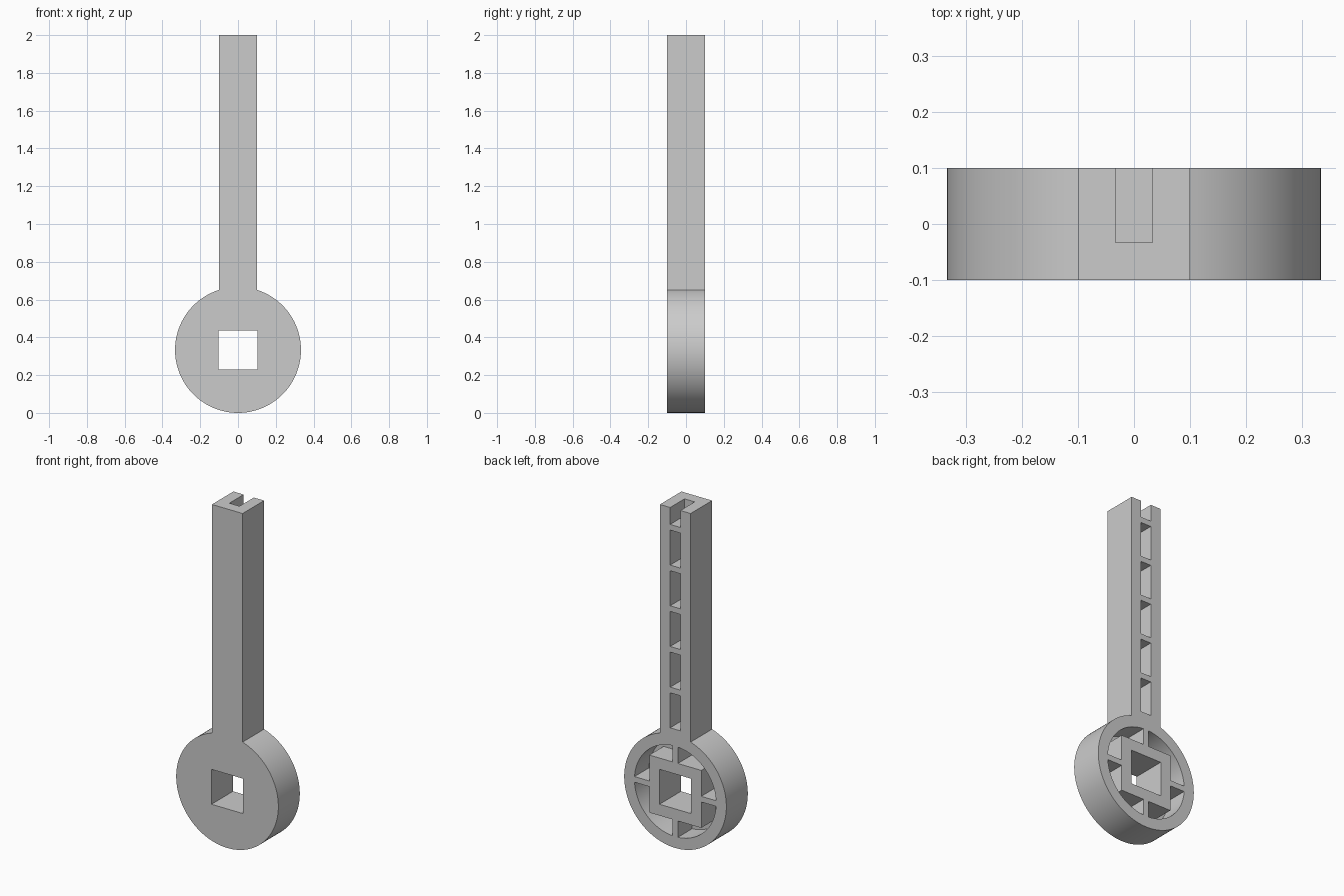
import bpy, bmesh
from math import sin, cos, asin, pi, sqrt

cube = bpy.data.objects.get("Cube")
if cube:
    bpy.data.objects.remove(cube, do_unlink=True)

U = 1 / 30                 # module: rib thickness
R = 10 * U                 # disc radius, also disc centre height
HALF = 3 * U               # half width of handle and half depth of the body
FLOOR = -U                 # pocket floor, front plate lies before it
HOLE = 0.103               # half size of the square hole
BOSS = HOLE + 2 * U        # half size of the square boss
TOP = 2.0


def arc(radius, start, end, steps):
    return [(radius * cos(start + (end - start) * i / steps),
             R + radius * sin(start + (end - start) * i / steps))
            for i in range(steps + 1)]


def rect(x0, x1, z0, z1):
    return [(x0, z0), (x1, z0), (x1, z1), (x0, z1)]


def prisms(name, profiles, y0, y1):
    """Extrude closed x-z profiles from y0 to y1 into one object."""
    bm = bmesh.new()
    for profile in profiles:
        face = bm.faces.new([bm.verts.new((x, y0, z)) for x, z in profile])
        side = bmesh.ops.extrude_face_region(bm, geom=[face])
        moved = [g for g in side["geom"] if isinstance(g, bmesh.types.BMVert)]
        bmesh.ops.translate(bm, verts=moved, vec=(0, y1 - y0, 0))
    bmesh.ops.recalc_face_normals(bm, faces=bm.faces)
    mesh = bpy.data.meshes.new(name)
    bm.to_mesh(mesh)
    bm.free()
    obj = bpy.data.objects.new(name, mesh)
    bpy.context.collection.objects.link(obj)
    return obj


def cut(target, cutter):
    cutter.hide_render = True
    mod = target.modifiers.new(cutter.name, "BOOLEAN")
    mod.operation, mod.solver, mod.object = "DIFFERENCE", "EXACT", cutter
    bpy.context.view_layer.objects.active = target
    bpy.ops.object.modifier_apply(modifier=mod.name)
    bpy.data.objects.remove(cutter, do_unlink=True)


# Solid body: disc outline running into the straight handle
neck = asin(HALF / R)
outline = arc(R, pi / 2 + neck, 2.5 * pi - neck, 120)
outline += [(HALF, TOP), (-HALF, TOP)]
body = prisms("disc_and_handle", [outline], -HALF, HALF)

# Square through hole
cut(body, prisms("square_hole", [rect(-HOLE, HOLE, R - HOLE, R + HOLE)], -1, 1))

# Four disc pockets between rim, boss and ribs
inner, rib = 8 * U, U / 2
edge = asin(rib / inner)
quarter = arc(inner, edge, pi / 2 - edge, 28)
quarter += [(rib, R + BOSS), (BOSS, R + BOSS), (BOSS, R + rib)]
pockets = [[(sx * x, R + sz * (z - R)) for x, z in quarter]
           for sx in (1, -1) for sz in (1, -1)]
cut(body, prisms("disc_pockets", pockets, FLOOR, 1))

# Handle channel, divided by evenly spaced rungs and open at the top
base, last = 21 * U, 57 * U
pitch = (last - base) / 5
slots = [rect(-U, U, base + i * pitch, base + (i + 1) * pitch - U) for i in range(5)]
slots.append(rect(-U, U, last, TOP + U))
cut(body, prisms("handle_slots", slots, FLOOR, 1))

# Plain grey finish
grey = bpy.data.materials.new("light_grey")
grey.use_nodes = True
colour = (0.6, 0.6, 0.6, 1)
grey.diffuse_color = colour
grey.node_tree.nodes["Principled BSDF"].inputs["Base Color"].default_value = colour
body.data.materials.clear()
body.data.materials.append(grey)

bpy.ops.object.select_all(action="DESELECT")
body.select_set(True)
bpy.context.view_layer.objects.active = body
bpy.ops.object.shade_smooth_by_angle(angle=pi / 6)
